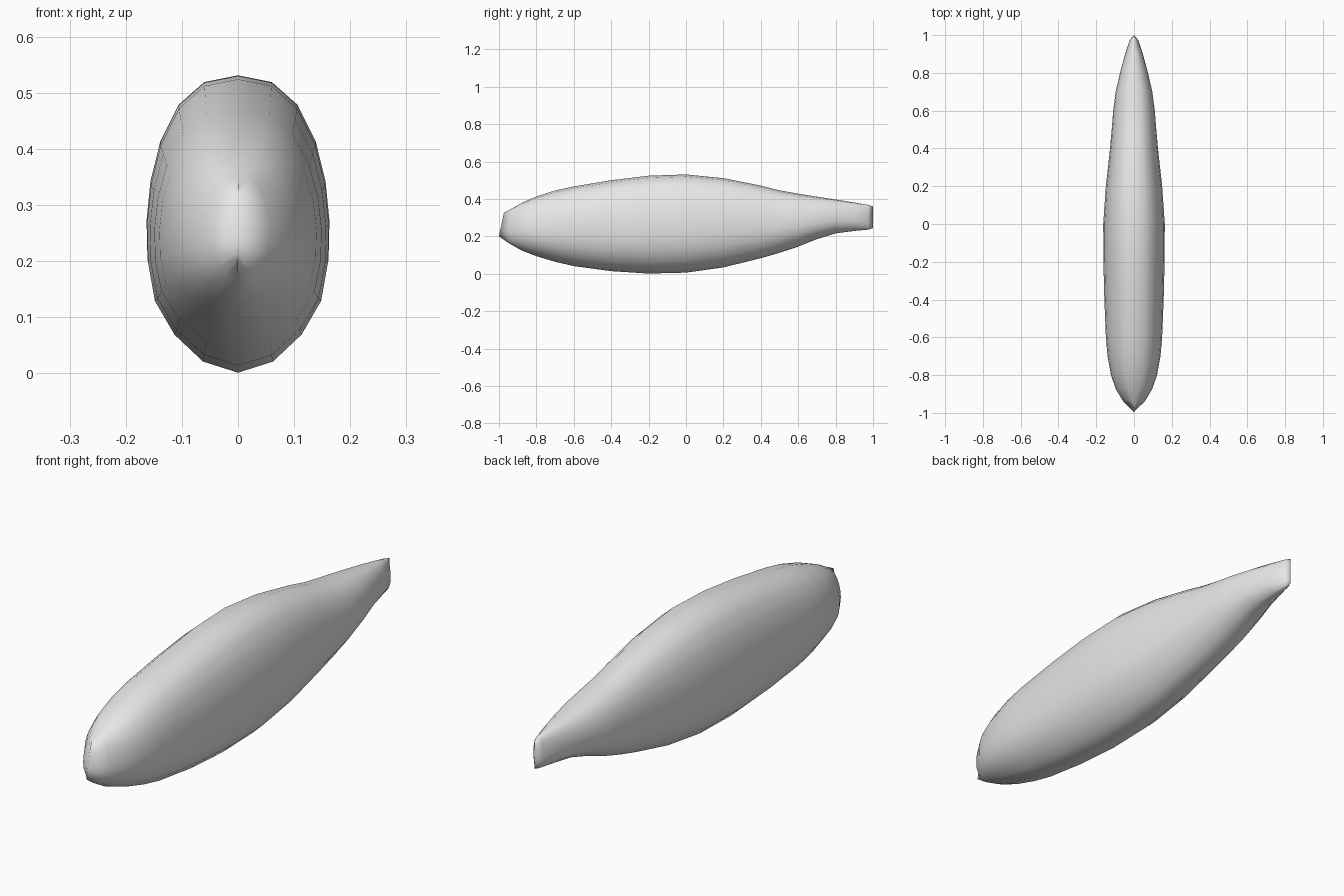
import bpy
import bmesh

cube = bpy.data.objects.get("Cube")
if cube:
    bpy.data.objects.remove(cube, do_unlink=True)

grey = bpy.data.materials.new("light grey")
grey.diffuse_color = (0.8, 0.8, 0.8, 1)
grey.use_nodes = True
grey.node_tree.nodes["Principled BSDF"].inputs["Base Color"].default_value = (0.8, 0.8, 0.8, 1)

# Half cross-section from back ridge to belly: (share of half width, share of height)
HALF = [(0, 1), (.37, .977), (.65, .90), (.85, .775), (.957, .64), (1, .507),
        (.99, .376), (.915, .245), (.70, .13), (.385, .038), (0, 0)]
SECTION = HALF + [(-x, z) for x, z in HALF[-2:0:-1]]

# Body stations: y at belly, y at back, belly height, back height, half width
STATIONS = [
    (-.95, -.925, .165, .352, .057), (-.88, -.87, .125, .383, .096),
    (-.80, -.80, .094, .413, .122), (-.70, -.70, .064, .445, .140),
    (-.60, -.60, .041, .467, .149), (-.40, -.40, .014, .500, .157),
    (-.20, -.20, .001, .524, .162), (0, 0, .006, .531, .163),
    (.20, .20, .034, .511, .149), (.40, .40, .083, .471, .127),
    (.50, .50, .112, .446, .118), (.60, .60, .145, .428, .110),
    (.70, .70, .185, .412, .097), (.80, .80, .216, .397, .074),
    (.90, .90, .229, .381, .047), (.975, .975, .236, .368, .022),
]
# Ends close to an upright edge: y and z at belly, y and z at back
NOSE = (-1.0, .20, -.973, .328)
TAIL = (1.0, .244, 1.0, .360)

bm = bmesh.new()
n = len(SECTION)


def ring(y0, y1, z0, z1, w):
    return [bm.verts.new((x * w, y0 + (y1 - y0) * t, z0 + (z1 - z0) * t)) for x, t in SECTION]


def edge_ring(y0, z0, y1, z1):
    """A ring with no width: left and right halves share their points."""
    line = [bm.verts.new((0, y0 + (y1 - y0) * t, z0 + (z1 - z0) * t)) for x, t in HALF]
    return line + line[-2:0:-1]


rings = [edge_ring(*NOSE)] + [ring(*s) for s in STATIONS] + [edge_ring(*TAIL)]
for a, b in zip(rings, rings[1:]):
    for i in range(n):
        j = (i + 1) % n
        bm.faces.new((a[i], a[j], b[j], b[i]))
bmesh.ops.recalc_face_normals(bm, faces=bm.faces)
for f in bm.faces:
    f.smooth = True

mesh = bpy.data.meshes.new("fish_body")
bm.to_mesh(mesh)
bm.free()
mesh.materials.append(grey)
body = bpy.data.objects.new("fish_body", mesh)
bpy.context.collection.objects.link(body)
